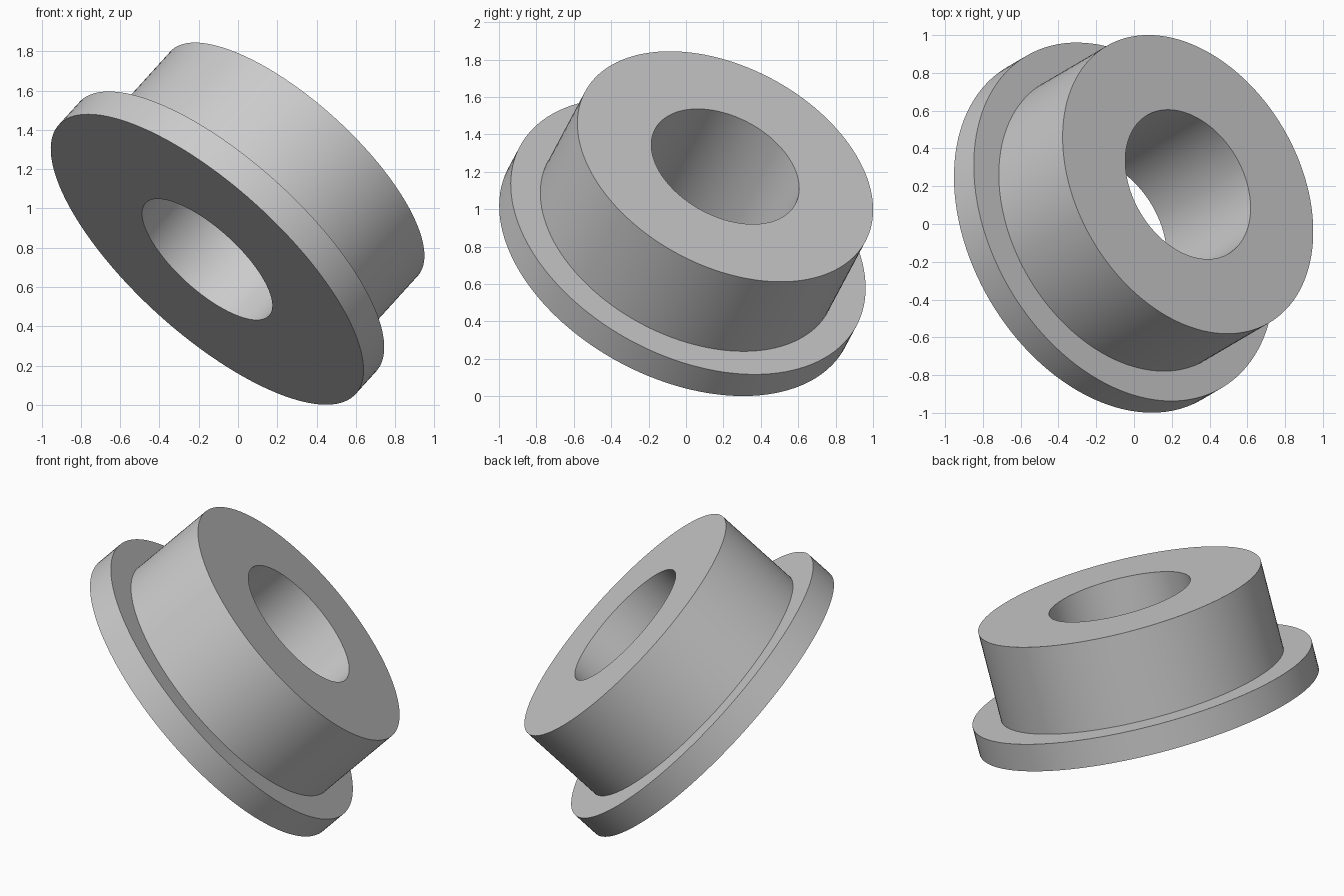
import bpy
import bmesh
import math
from mathutils import Vector

cube = bpy.data.objects.get("Cube")
if cube:
    bpy.data.objects.remove(cube, do_unlink=True)

SEGMENTS = 128
BORE, BODY, FLANGE = 0.425, 0.85, 1.02      # radii
THICKNESS, LENGTH = 0.168, 0.708            # flange and overall, along the axis
AXIS = Vector((0.625, 0.367, 0.689)).normalized()
BASE = Vector((-0.157, -0.05, 0.74))        # centre of the flange's outer face

# Plain grey material
grey = bpy.data.materials.new("light grey")
grey.use_nodes = True
colour = (0.6, 0.6, 0.6, 1)
grey.diffuse_color = colour
grey.node_tree.nodes["Principled BSDF"].inputs["Base Color"].default_value = colour

# Closed cross-section (radius, height), revolved around the axis
profile = [(BORE, 0), (FLANGE, 0), (FLANGE, THICKNESS),
           (BODY, THICKNESS), (BODY, LENGTH), (BORE, LENGTH)]
bm = bmesh.new()
verts = [bm.verts.new((r, 0, h)) for r, h in profile]
edges = [bm.edges.new((a, b)) for a, b in zip(verts, verts[1:] + verts[:1])]
bmesh.ops.spin(bm, geom=verts + edges, cent=(0, 0, 0), axis=(0, 0, 1),
               angle=math.tau, steps=SEGMENTS, use_duplicate=False)
bmesh.ops.remove_doubles(bm, verts=bm.verts, dist=0.0001)
bmesh.ops.recalc_face_normals(bm, faces=bm.faces)
mesh = bpy.data.meshes.new("flanged_bushing")
bm.to_mesh(mesh)
bm.free()
mesh.materials.append(grey)

# Tilted placement
bushing = bpy.data.objects.new("flanged_bushing", mesh)
bpy.context.collection.objects.link(bushing)
bushing.rotation_euler = AXIS.to_track_quat("Z", "Y").to_euler()
bushing.location = BASE

# Smooth walls with sharp rims
bpy.ops.object.select_all(action="DESELECT")
bushing.select_set(True)
bpy.context.view_layer.objects.active = bushing
bpy.ops.object.shade_smooth_by_angle(angle=math.radians(30))
